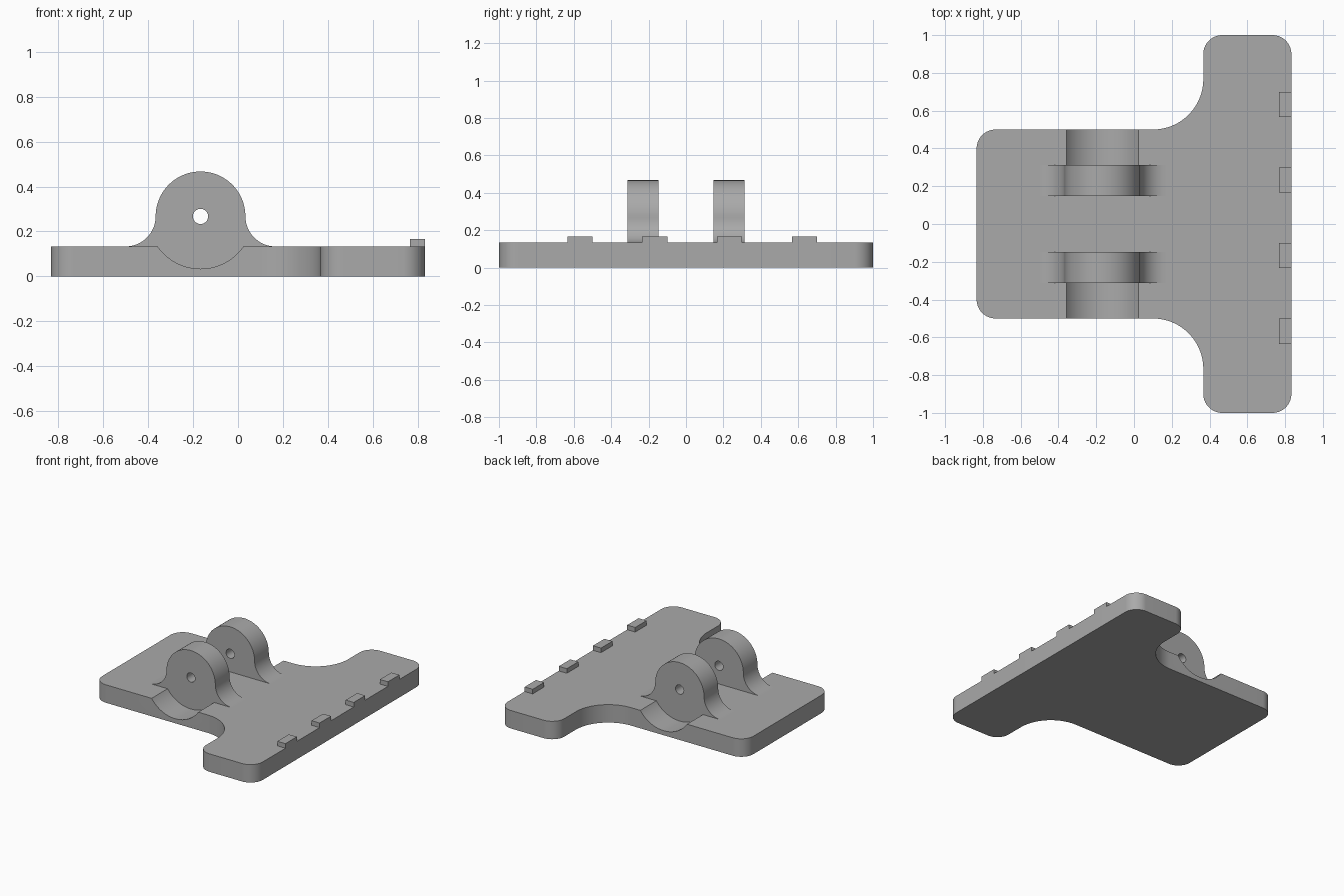
import bpy
import bmesh
from math import cos, sin, radians
from mathutils import Vector

cube = bpy.data.objects.get("Cube")
if cube:
    bpy.data.objects.remove(cube, do_unlink=True)

grey = bpy.data.materials.new("plain grey")
grey.use_nodes = True
COLOUR = (0.4, 0.4, 0.4, 1)
grey.diffuse_color = COLOUR
grey.node_tree.nodes["Principled BSDF"].inputs["Base Color"].default_value = COLOUR

TOP = 0.133           # plate thickness
AXLE = (-0.167, 0.267)  # lug centre in x, z
INNER, OUTER = 0.147, 0.313  # lug sides in y


def arc(cx, cy, r, start, end, steps=16):
    """Points along an arc, angles in degrees."""
    angles = [radians(start + (end - start) * i / steps) for i in range(steps + 1)]
    return [(cx + r * cos(a), cy + r * sin(a)) for a in angles]


def prism(name, outline, offset, push):
    """Extrude an outline; offset maps a 2D point to 3D, push is the depth."""
    bm = bmesh.new()
    face = bm.faces.new([bm.verts.new(offset(p)) for p in outline])
    ext = bmesh.ops.extrude_face_region(bm, geom=[face])
    verts = [g for g in ext["geom"] if isinstance(g, bmesh.types.BMVert)]
    bmesh.ops.translate(bm, verts=verts, vec=Vector(push))
    bmesh.ops.remove_doubles(bm, verts=bm.verts, dist=0.0002)
    bmesh.ops.recalc_face_normals(bm, faces=bm.faces)
    mesh = bpy.data.meshes.new(name)
    bm.to_mesh(mesh)
    bm.free()
    mesh.materials.append(grey)
    obj = bpy.data.objects.new(name, mesh)
    bpy.context.collection.objects.link(obj)
    return obj


def prism_y(name, outline, y0, y1):
    """Outline drawn in x, z and extruded along y."""
    return prism(name, outline, lambda p: (p[0], y0, p[1]), (0, y1 - y0, 0))


def activate(obj):
    bpy.ops.object.select_all(action="DESELECT")
    obj.select_set(True)
    bpy.context.view_layer.objects.active = obj


def cut(obj, cutter):
    cutter.hide_render = True
    mod = obj.modifiers.new("cut", "BOOLEAN")
    mod.operation = "DIFFERENCE"
    mod.solver = "EXACT"
    mod.object = cutter
    activate(obj)
    bpy.ops.object.modifier_apply(modifier=mod.name)
    bpy.data.objects.remove(cutter, do_unlink=True)


def smooth(obj):
    activate(obj)
    bpy.ops.object.shade_smooth_by_angle(angle=radians(30))


# T-shaped base plate: upper half outline, then mirrored in y
half = (arc(0.733, 0.9, 0.1, 0, 90)
        + arc(0.467, 0.9, 0.1, 90, 180)
        + arc(0.1, 0.767, 0.267, 0, -90, 24)
        + arc(-0.733, 0.4, 0.1, 90, 180))
outline = half + [(x, -y) for x, y in reversed(half)]
plate = prism("base_plate", outline, lambda p: (p[0], p[1], 0), (0, 0, TOP))

# Round recesses outside each lug
for side in (-1, 1):
    recess = prism_y("recess_cutter", arc(*AXLE, 0.2335, 0, 360, 96)[:-1],
                     side * OUTER, side * 0.7)
    cut(plate, recess)
smooth(plate)

# Pair of round lugs with flared feet and an axle hole
cx, cz = AXLE
flare = cz - TOP
profile = (arc(cx + 0.2 + flare, cz, flare, 270, 180)
           + arc(*AXLE, 0.2, 0, 180, 48)
           + arc(cx - 0.2 - flare, cz, flare, 0, -90))
for name, side in (("front_lug", -1), ("back_lug", 1)):
    lug = prism_y(name, profile, side * INNER, side * OUTER)
    hole = prism_y("hole_cutter", arc(*AXLE, 0.034, 0, 360, 32)[:-1],
                   side * 0.1, side * 0.4)
    cut(lug, hole)
    smooth(lug)

# Row of small tabs along the right edge
for i in range(4):
    y = -0.567 + 0.4 * i
    prism_y(f"edge_tab_{i + 1}",
            [(0.767, TOP), (0.833, TOP), (0.833, 0.167), (0.767, 0.167)],
            y - 0.067, y + 0.067)
